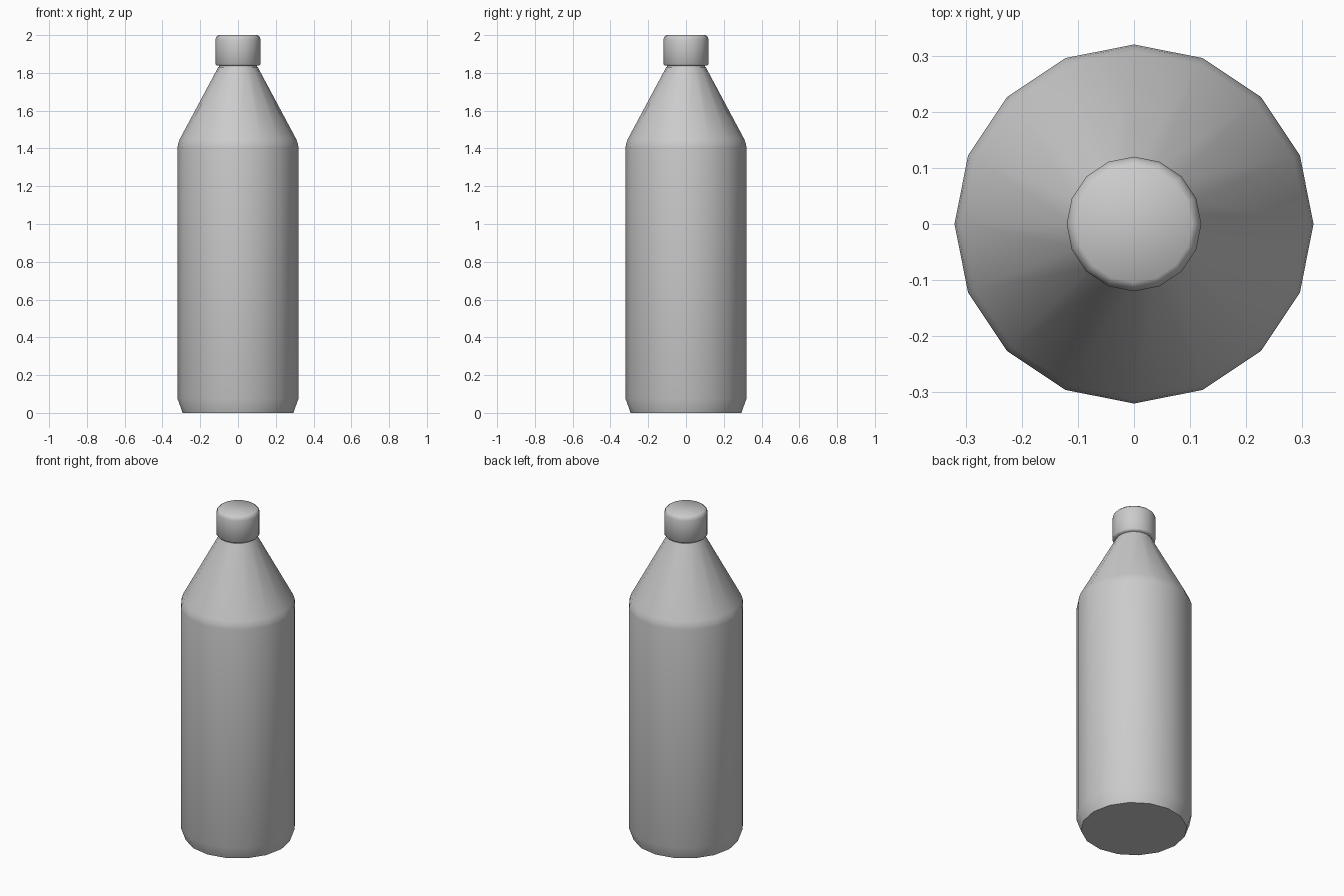
import bpy, bmesh, math

cube = bpy.data.objects.get("Cube")
if cube:
    bpy.data.objects.remove(cube, do_unlink=True)

SIDES = 16

grey = bpy.data.materials.new("plain grey")
grey.use_nodes = True
colour = (0.6, 0.6, 0.6, 1)
grey.diffuse_color = colour
grey.node_tree.nodes["Principled BSDF"].inputs["Base Color"].default_value = colour


def lathe(name, profile):
    """Turn (radius, height) points into a closed, smooth-shaded solid."""
    bm = bmesh.new()
    rings = []
    for r, z in profile:
        angles = [math.tau * i / SIDES for i in range(SIDES)]
        rings.append([bm.verts.new((r * math.cos(a), r * math.sin(a), z)) for a in angles])
    for low, high in zip(rings, rings[1:]):
        for i in range(SIDES):
            j = (i + 1) % SIDES
            bm.faces.new((low[i], low[j], high[j], high[i]))
    bm.faces.new(rings[0][::-1])
    bm.faces.new(rings[-1])
    mesh = bpy.data.meshes.new(name)
    bm.to_mesh(mesh)
    bm.free()
    mesh.materials.append(grey)
    obj = bpy.data.objects.new(name, mesh)
    bpy.context.collection.objects.link(obj)
    bpy.ops.object.select_all(action="DESELECT")
    obj.select_set(True)
    bpy.context.view_layer.objects.active = obj
    bpy.ops.object.shade_smooth_by_angle(angle=math.radians(65))
    return obj


# Body with chamfered foot, rounded shoulder and tapered top
lathe("bottle_body", [(0.293, 0), (0.32, 0.075), (0.32, 1.405), (0.317, 1.425),
                      (0.308, 1.45), (0.11, 1.82), (0.105, 1.832)])

# Narrow neck under the cap
lathe("neck", [(0.1, 1.82), (0.1, 1.85)])

# Cap with bevelled rim
lathe("cap", [(0.113, 1.838), (0.12, 1.846), (0.12, 1.975), (0.115, 1.99), (0.104, 2.0)])
